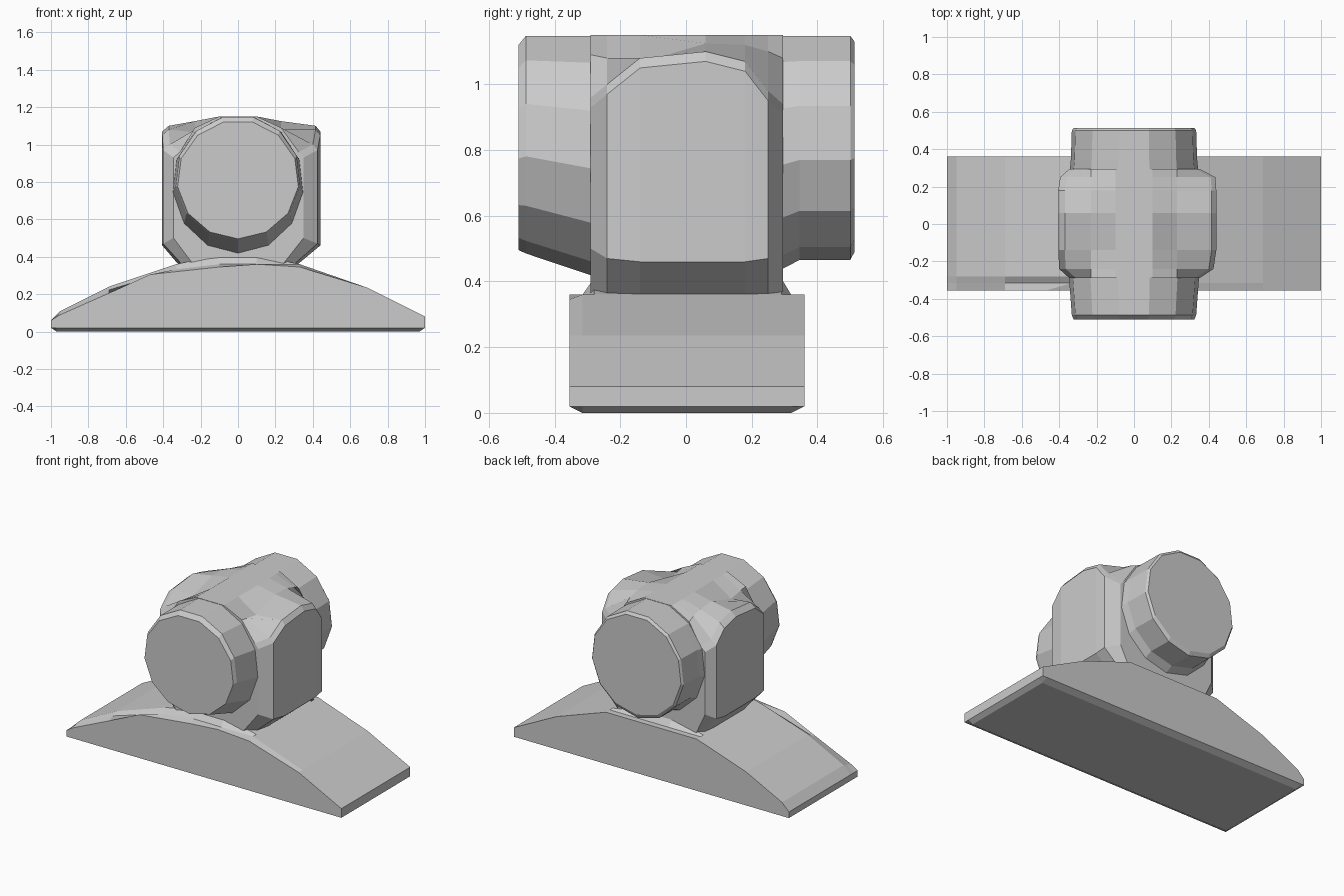
import bpy, bmesh
from math import cos, sin, tau

if "Cube" in bpy.data.objects:
    bpy.data.objects.remove(bpy.data.objects["Cube"])


def loft(name, rings):
    """Skin a list of (y, [(x, z), ...]) sections, capped at both ends."""
    bm = bmesh.new()
    loops = [[bm.verts.new((x, y, z)) for x, z in pts] for y, pts in rings]
    n = len(loops[0])
    for a, b in zip(loops, loops[1:]):
        for i in range(n):
            j = (i + 1) % n
            bm.faces.new((a[i], a[j], b[j], b[i]))
    bm.faces.new(loops[0])
    bm.faces.new(loops[-1])
    bmesh.ops.recalc_face_normals(bm, faces=bm.faces)
    mesh = bpy.data.meshes.new(name)
    bm.to_mesh(mesh)
    bm.free()
    obj = bpy.data.objects.new(name, mesh)
    bpy.context.collection.objects.link(obj)
    return obj


def round_section(rx, bottom, top, sides=13):
    """Faceted circle with a flat edge on top."""
    cz, rz = (bottom + top) / 2, (top - bottom) / 2
    pts = []
    for i in range(sides):
        a = tau * (0.25 + (i + 0.5) / sides)
        pts.append((rx * cos(a), min(cz + rz * 1.03 * sin(a), top)))
    return pts


# sloped foot: arched profile, lower at the two long edges
floor = [(0.97, 0.0), (-0.97, 0.0)]
rim = [(0.97, 0.02), (-0.97, 0.02)]
ends = [(-1, 0.02), (-1, 0.06)]
right = [(0.69, 0.235), (1, 0.08), (1, 0.02)]
front_edge = [(-0.95, 0.09), (-0.69, 0.205), (-0.47, 0.305),
              (-0.10, 0.345), (0.10, 0.36), (0.33, 0.345)]
back_edge = [(-0.95, 0.11), (-0.69, 0.24), (-0.33, 0.36),
             (-0.10, 0.36), (0.10, 0.36), (0.33, 0.36)]
crown = [(-0.95, 0.11), (-0.69, 0.24), (-0.33, 0.36),
         (-0.10, 0.41), (0.10, 0.41), (0.33, 0.36)]
loft("foot", [
    (-0.355, ends + front_edge + right + rim),
    (-0.315, ends + [(x, (z + w) / 2) if i < 3 else (x, z)
                     for i, ((x, z), (_, w)) in enumerate(zip(back_edge, front_edge))]
     + right + floor),
    (-0.28, ends + crown + right + floor),
    (0.29, ends + crown + right + floor),
    (0.32, ends + back_edge + right + floor),
    (0.36, ends + back_edge + right + rim),
])


# central housing with chamfered ends and a shallow dip behind the front rim
def housing_section(left, right, shoulder, dip, low, foot_x):
    return [(-foot_x, 0.36), (-left, low), (-left, shoulder - 0.03),
            (-left + 0.035, shoulder), (-0.23, dip), (-0.10, 1.15),
            (0.10, 1.15), (0.23, dip), (right - 0.025, shoulder),
            (right, shoulder - 0.03), (right, low), (foot_x, 0.36)]


loft("housing", [
    (-0.29, housing_section(0.345, 0.35, 0.96, 1.09, 0.50, 0.24)),
    (-0.24, housing_section(0.40, 0.425, 1.00, 1.08, 0.47, 0.30)),
    (-0.14, housing_section(0.405, 0.44, 1.08, 1.065, 0.46, 0.32)),
    (0.06, housing_section(0.405, 0.44, 1.10, 1.125, 0.46, 0.32)),
    (0.18, housing_section(0.405, 0.44, 1.07, 1.12, 0.46, 0.32)),
    (0.25, housing_section(0.395, 0.435, 0.98, 1.10, 0.47, 0.31)),
    (0.295, housing_section(0.345, 0.35, 0.94, 1.08, 0.50, 0.28)),
])

# front barrel, widening toward the housing
loft("front_barrel", [
    (-0.51, round_section(0.325, 0.505, 1.12)),
    (-0.487, round_section(0.335, 0.495, 1.148)),
    (-0.29, round_section(0.35, 0.43, 1.148)),
    (-0.15, round_section(0.35, 0.43, 1.14)),
])

# rear barrel with its collar
loft("rear_barrel", [
    (0.15, round_section(0.34, 0.44, 1.14)),
    (0.295, round_section(0.345, 0.45, 1.148)),
    (0.345, round_section(0.34, 0.475, 1.148)),
    (0.50, round_section(0.335, 0.475, 1.148)),
    (0.513, round_section(0.325, 0.50, 1.13)),
])
